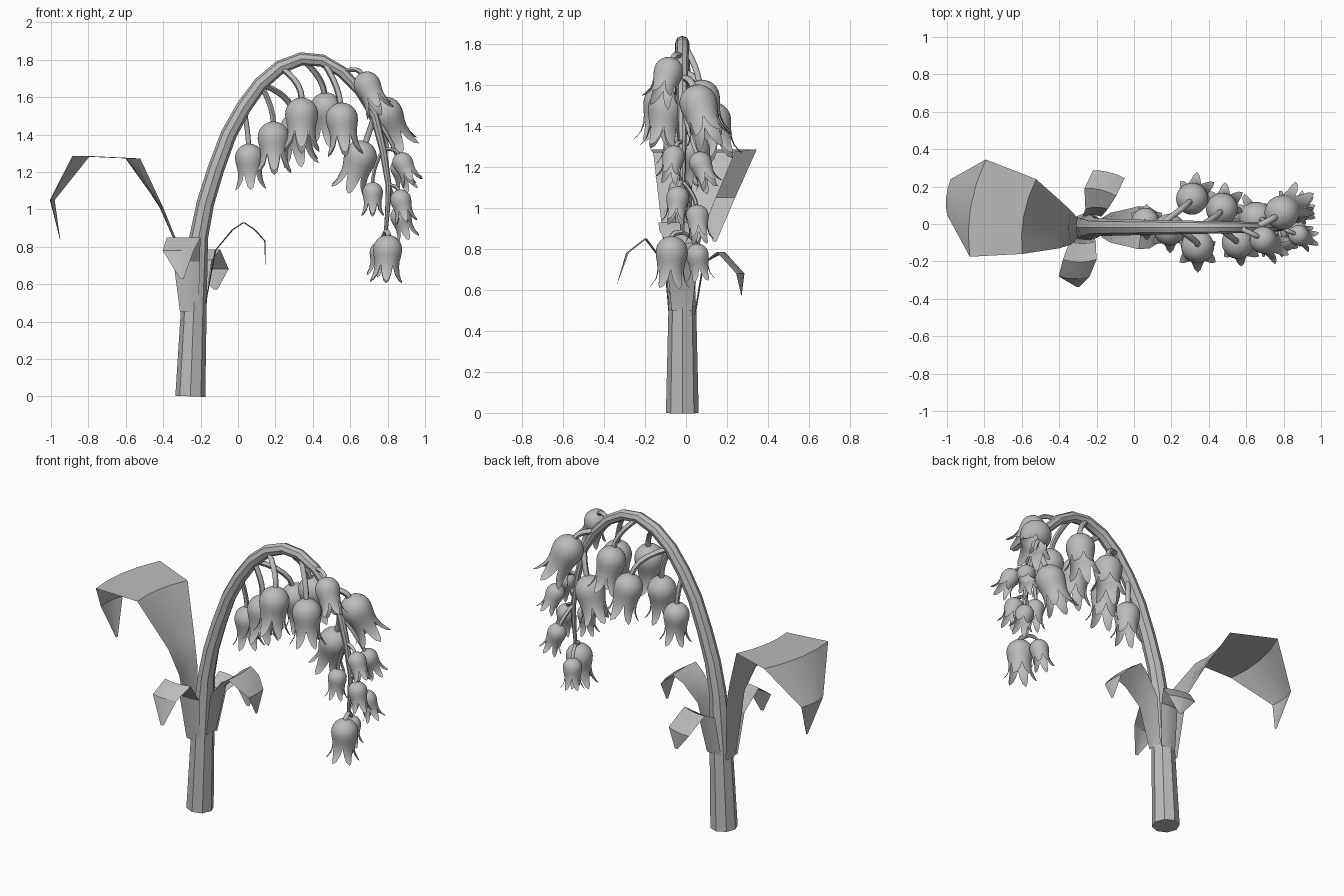
import bpy, bmesh, math
from mathutils import Vector

if "Cube" in bpy.data.objects:
    bpy.data.objects.remove(bpy.data.objects["Cube"])

grey = bpy.data.materials.new("plain_grey")
grey.use_nodes = True
COLOUR = (0.5, 0.5, 0.5, 1)
grey.diffuse_color = COLOUR
grey.node_tree.nodes["Principled BSDF"].inputs["Base Color"].default_value = COLOUR


def add_mesh(name, mesh, angle):
    """Link a mesh, colour it and shade it smooth below the given angle."""
    obj = bpy.data.objects.new(name, mesh)
    bpy.context.scene.collection.objects.link(obj)
    mesh.materials.clear()
    mesh.materials.append(grey)
    bpy.ops.object.select_all(action='DESELECT')
    obj.select_set(True)
    bpy.context.view_layer.objects.active = obj
    bpy.ops.object.shade_smooth_by_angle(angle=math.radians(angle))
    return obj


def tube(name, points, radii, rings, angle):
    """Sweep a round section along a path, with one radius per point."""
    curve = bpy.data.curves.new(name, 'CURVE')
    curve.dimensions = '3D'
    curve.bevel_depth = 1
    curve.bevel_resolution = rings
    curve.use_fill_caps = True
    spline = curve.splines.new('POLY')
    spline.points.add(len(points) - 1)
    for point, co, radius in zip(spline.points, points, radii):
        point.co = (*co, 1)
        point.radius = radius
    temp = bpy.data.objects.new(name + "_path", curve)
    bpy.context.scene.collection.objects.link(temp)
    graph = bpy.context.evaluated_depsgraph_get()
    mesh = bpy.data.meshes.new_from_object(temp.evaluated_get(graph))
    bpy.data.objects.remove(temp)
    return add_mesh(name, mesh, angle)


def grid_faces(bm, rows, closed=False):
    """Join neighbouring rows of vertices with quads."""
    for a, b in zip(rows, rows[1:]):
        count = len(a)
        for i in range(count if closed else count - 1):
            j = (i + 1) % count
            bm.faces.new((a[i], b[i], b[j], a[j]))


def finish(name, bm, angle):
    bmesh.ops.recalc_face_normals(bm, faces=bm.faces)
    mesh = bpy.data.meshes.new(name)
    bm.to_mesh(mesh)
    bm.free()
    return add_mesh(name, mesh, angle)


def leaf(name, rows, cup):
    """Rows hold a centre and half of the crosswise span; cup bows the middle."""
    bm = bmesh.new()
    grid = []
    for x, y, z, hx, hy in rows:
        centre, half = Vector((x, y, z)), Vector((hx, hy, 0))
        bow = Vector(cup) * half.length
        grid.append([bm.verts.new(centre + half * t + bow * (1 - t * t))
                     for t in (-1, -0.5, 0, 0.5, 1)])
    grid_faces(bm, grid)
    finish(name, bm, 30)


# Main stem: thick base, then a tall arch that droops to the right
STEM_Y = -0.018
stem = [(-.255, 0, .08), (-.235, .5, .068), (-.21, .85, .05), (-.175, 1.03, .047),
        (-.12, 1.21, .045), (-.05, 1.4, .043), (.03, 1.545, .041), (.12, 1.67, .039),
        (.225, 1.76, .037), (.34, 1.805, .035), (.45, 1.795, .033), (.556, 1.735, .031),
        (.65, 1.635, .028), (.73, 1.5, .024), (.775, 1.32, .02), (.805, 1.13, .016),
        (.8, 1, .013), (.79, .88, .01)]
path = [Vector((x, STEM_Y, z)) for x, z, r in stem]
tube("main_stem", path, [r for x, z, r in stem], 2, 30)

# Leaves around the base
leaf("left_large_leaf", [
    (-.3, -.02, .45, 0, .05), (-.335, -.02, .85, 0, .09), (-.4, 0, 1.01, 0, .13),
    (-.56, .04, 1.272, .037, .2), (-.835, .085, 1.285, .043, .26),
    (-.99, .145, 1.05, .01, .095), (-.95, .14, .835, 0, .008)], (-.15, 0, 0))
leaf("front_leaf", [
    (-.26, -.075, .45, .05, 0), (-.275, -.095, .72, .07, 0), (-.29, -.19, .85, .09, 0),
    (-.32, -.28, .78, .083, 0), (-.3, -.335, .63, .01, 0)], (0, -.15, 0))
leaf("back_leaf", [
    (-.225, .04, .48, .05, 0), (-.2, .08, .73, .06, 0), (-.18, .17, .785, .085, -.02),
    (-.135, .265, .68, .085, -.02), (-.12, .27, .57, .01, 0)], (0, .15, 0))
leaf("right_leaf", [
    (-.175, -.02, .5, 0, .05), (-.125, -.02, .78, 0, .08), (-.035, -.02, .89, 0, .1),
    (.025, -.02, .93, 0, .115), (.085, -.02, .89, 0, .11), (.14, -.02, .83, 0, .075),
    (.145, -.02, .705, 0, .008)], (.1, 0, 0))

# Bell flower: round dome, slight waist, six flaring pointed petals
PETALS, STEPS = 6, 6
body = [(math.sin(a), math.cos(a)) for a in (math.radians(d) for d in range(5, 96, 15))]
body += [(.95, -.4), (.87, -.75), (.84, -1.1)]


def bell(name, centre, size, tilt):
    down = Vector((tilt[0], tilt[1], -1)).normalized()
    turn = Vector((0, 0, -1)).rotation_difference(down)
    bm = bmesh.new()
    sides = PETALS * STEPS
    rows = [[] for _ in range(len(body) + 4)]
    for i in range(sides):
        angle = math.tau * i / sides
        across = abs((i % STEPS) / STEPS * 2 - 1)
        ring = list(body)
        reach = 1 - across ** 1.7
        for k in (1, 2, 3, 4):
            fall = reach * k / 4
            ring.append((.84 + .05 * fall + .38 * fall ** 3, -1.1 - 1.15 * fall))
        for row, (r, z) in zip(rows, ring):
            co = Vector((r * math.cos(angle), r * math.sin(angle), z)) * size
            row.append(bm.verts.new(centre + turn @ co))
    grid_faces(bm, rows, True)
    bm.faces.new(rows[0])
    bmesh.ops.remove_doubles(bm, verts=bm.verts, dist=0.0005)
    finish(name, bm, 40)
    return centre - down * size * 0.95, down


# Each flower: stem joint, centre, size, sideways tilt of the axis
flowers = [
    (6, (.06, .01, 1.275), .076, (.05, 0)),
    (7, (.19, -.03, 1.385), .085, (.02, -.1)),
    (7, (.31, .135, 1.43), .085, (.15, .2)),
    (8, (.34, -.12, 1.51), .088, (0, -.15)),
    (9, (.47, .08, 1.54), .085, (.1, .2)),
    (10, (.555, -.1, 1.485), .086, (.1, -.1)),
    (13, (.655, .03, 1.28), .088, (-.35, .1)),
    (11, (.69, -.085, 1.665), .072, (.5, -.3)),
    (12, (.79, .06, 1.51), .092, (.45, .3)),
    (14, (.88, -.06, 1.25), .055, (.5, -.2)),
    (13, (.87, .07, 1.22), .055, (.3, .4)),
    (14, (.72, -.03, 1.09), .055, (0, -.1)),
    (15, (.87, -.04, 1.05), .056, (.25, -.1)),
    (15, (.87, .055, .96), .056, (.35, .1)),
    (17, (.8, -.07, .785), .078, (-.05, -.05)),
    (17, (.76, .055, .77), .056, (-.1, .15)),
]
for n, (joint, centre, size, tilt) in enumerate(flowers, 1):
    end, down = bell(f"bell_flower_{n}", Vector(centre), size, tilt)
    start = path[joint]
    bend = end - down * (end - start).length * 0.4
    steps = [t / 5 for t in range(6)]
    stalk = [start * (1 - t) ** 2 + bend * 2 * t * (1 - t) + end * t * t for t in steps]
    thick = size * 0.19
    tube(f"flower_stalk_{n}", stalk, [thick] * len(steps), 1, 60)
